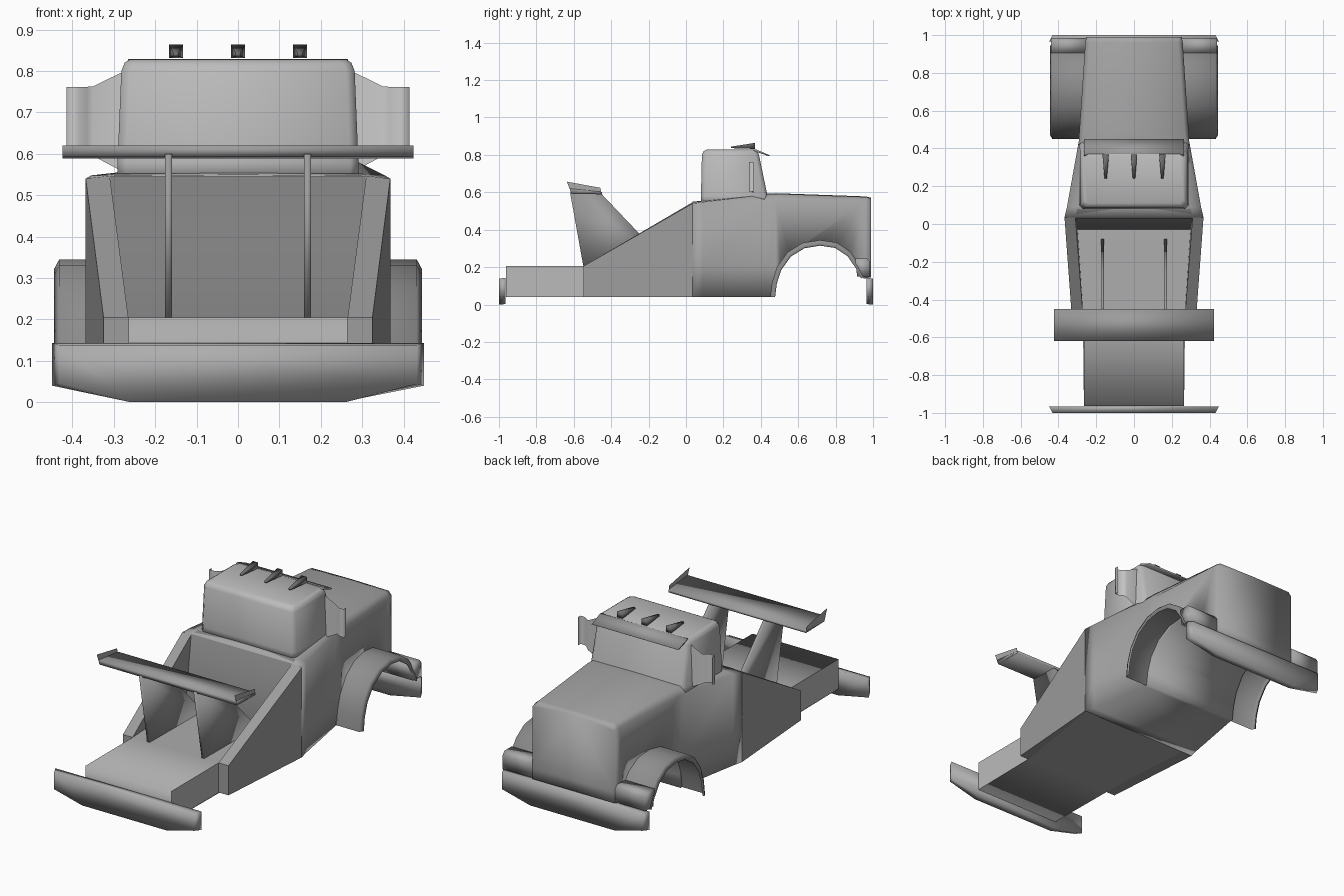
import bpy, bmesh, math

if "Cube" in bpy.data.objects:
    bpy.data.objects.remove(bpy.data.objects["Cube"])


def grey(value):
    """Shared grey material of the given brightness."""
    name = "grey_%02d" % round(value * 100)
    mat = bpy.data.materials.get(name) or bpy.data.materials.new(name)
    mat.diffuse_color = (value, value, value, 1)
    mat.use_nodes = True
    mat.node_tree.nodes["Principled BSDF"].inputs["Base Color"].default_value = mat.diffuse_color
    return mat


def loft(name, rings, tone, closed=True, mirror=False, angle=180):
    """Skin a list of equal-length 3D point rings; closed rings get end caps."""
    bm = bmesh.new()
    rows = [[bm.verts.new(p) for p in r] for r in rings]
    n = len(rows[0])
    for a, b in zip(rows, rows[1:]):
        for i in range(n if closed else n - 1):
            j = (i + 1) % n
            bm.faces.new((a[i], a[j], b[j], b[i]))
    if closed:
        bm.faces.new(rows[0])
        bm.faces.new(rows[-1])
    bmesh.ops.recalc_face_normals(bm, faces=bm.faces)
    me = bpy.data.meshes.new(name)
    bm.to_mesh(me)
    bm.free()
    me.materials.append(grey(tone))
    ob = bpy.data.objects.new(name, me)
    bpy.context.collection.objects.link(ob)
    if mirror:
        ob.modifiers.new("mirror", 'MIRROR')
    bpy.ops.object.select_all(action='DESELECT')
    ob.select_set(True)
    bpy.context.view_layer.objects.active = ob
    bpy.ops.object.shade_smooth_by_angle(angle=math.radians(angle))
    return ob


def slab(name, profile, x0, x1, tone, mirror=False):
    """Extrude a side profile (y, z) across x."""
    return loft(name, [[(x, y, z) for y, z in profile] for x in (x0, x1)], tone, mirror=mirror)


def rect(x0, x1, y, z0, z1):
    return [(x0, y, z0), (x1, y, z0), (x1, y, z1), (x0, y, z1)]


# Wheel arch outline (y, z), scaled about the axle point
ARCH = [(.45, .04), (.46, .12), (.486, .2), (.543, .28), (.624, .33), (.716, .345),
        (.806, .332), (.88, .283), (.93, .21), (.96, .15)]


def arch(s):
    return [(.716 + (y - .716) * s, .04 + (z - .04) * s) for y, z in ARCH]


# Hood and lower cab: y, half width, bottom, shoulder, top half width, top
body = []
for y, w, zb, zs, wt, zt in [(.035, .368, .04, .54, .31, .547), (.09, .355, .04, .548, .29, .552),
                             (.44, .292, .04, .555, .27, .59), (.48, .29, .04, .555, .268, .592),
                             (.96, .258, .14, .555, .235, .575), (.99, .253, .146, .548, .235, .568)]:
    half = [(w, zb), (w, .205), (w, zs), (wt, zt)]
    body.append([(x, y, z) for x, z in half] + [(0, y, zt + .003)]
                + [(-x, y, z) for x, z in reversed(half)])
hood = loft("hood_body", body, .38)

# Wheel tunnel cut through the nose
a = arch(.95)
cutter = slab("wheel_cutter", [(a[0][0], -.2)] + a + [(a[-1][0], -.2)], -.6, .6, .38)
cutter.hide_render = True
cutter.hide_set(True)
cut = hood.modifiers.new("wheel_cut", 'BOOLEAN')
cut.object = cutter
cut.operation = 'DIFFERENCE'
cut.solver = 'EXACT'

# Fenders: sheet along the arch with a sloped outer lip
section = [(.25, 1), (.432, 1), (.445, .92), (.435, .9)]
loft("fender", [[(x, y, z) for y, z in arch(s)] for x, s in section], .27,
     closed=False, mirror=True)
slab("headlight_block", [(.915, .15), (.985, .15), (.985, .225), (.97, .245), (.905, .245)],
     .25, .44, .4, mirror=True)

# Cab, stacked in z: half width, back y, front y
cab = []
for z, w, yb, yf in [(.54, .292, .08, .445), (.58, .291, .08, .436), (.80, .282, .085, .39),
                     (.82, .274, .095, .383), (.828, .262, .11, .37)]:
    half = [(w - .02, yb), (w, yb + .02), (w, yf - .02), (w - .02, yf)]
    cab.append([(x, y, z) for x, y in half] + [(-x, y, z) for x, y in reversed(half)])
loft("cab", cab, .5)

# Sun visor and roof horns
slab("sun_visor", [(.36, .826), (.375, .829), (.45, .797), (.444, .793), (.37, .818)],
     -.266, .266, .33)
for x in (-.15, 0, .15):
    loft("roof_horn", [rect(x - .006, x + .006, .24, .836, .844),
                       rect(x - .017, x + .017, .368, .832, .864)], .15)

# Mirrors: thin bracket plate and curved open shell
path = [(.275, .36, .555, .80), (.35, .36, .595, .763), (.365, .352, .605, .762),
        (.385, .338, .605, .762), (.414, .336, .605, .762), (.414, .36, .605, .762)]
loft("side_mirror", [[(x, y, z0), (x, y, z1)] for x, y, z0, z1 in path], .6,
     closed=False, mirror=True)

# Bed: smooth strip running underneath, up the tail and over the floor
strip = [(.04, .04, .36), (-.548, .04, .27), (-.963, .04, .265), (-.963, .205, .265),
         (-.548, .205, .265), (-.03, .2, .305)]
loft("bed", [[(-w, y, z), (w, y, z)] for y, z, w in strip], .42, closed=False)
wall = [(-.03, .2, .305), (.03, .545, .312), (.08, .553, .3)]
loft("bed_front_wall", [[(-w, y, z), (w, y, z)] for y, z, w in wall], .21, closed=False)
loft("bed_flank", [[(.265, y, .04), (.265, y, .205)] for y in (-.963, -.54)], .5,
     closed=False, mirror=True)

# Sloping side walls of the bed
loft("bed_side", [[(.265, -.548, .04), (.325, -.548, .04), (.325, -.548, .205), (.265, -.548, .205)],
                  [(.30, .035, .04), (.368, .035, .04), (.368, .035, .54), (.31, .035, .547)]],
     .34, mirror=True, angle=40)

# Rear wing with struts and flat end plates
slab("wing_strut", [(-.548, .2), (-.62, .6), (-.46, .6), (-.246, .375), (-.08, .2)],
     .16, .176, .33, mirror=True)
slab("wing", [(-.62, .62), (-.45, .602), (-.45, .589), (-.612, .592)], -.424, .424, .33)
loft("wing_end_plate", [[(.424, -.637, .657), (.424, -.458, .624)],
                        [(.424, -.612, .592), (.424, -.452, .59)]], .4, closed=False, mirror=True)

# Bumpers with tapered ends
for name, s in (("rear_bumper", -1), ("front_bumper", 1)):
    rings = []
    for y, w, zl, zt, zb in ((.965, .45, .04, .143, .002), (1.0, .432, .044, .138, .0)):
        rings.append([(-w, s * y, zl), (-.26, s * y, zb), (.26, s * y, zb),
                      (w, s * y, zl), (w, s * y, zt), (-w, s * y, zt)])
    loft(name, rings, .42)
